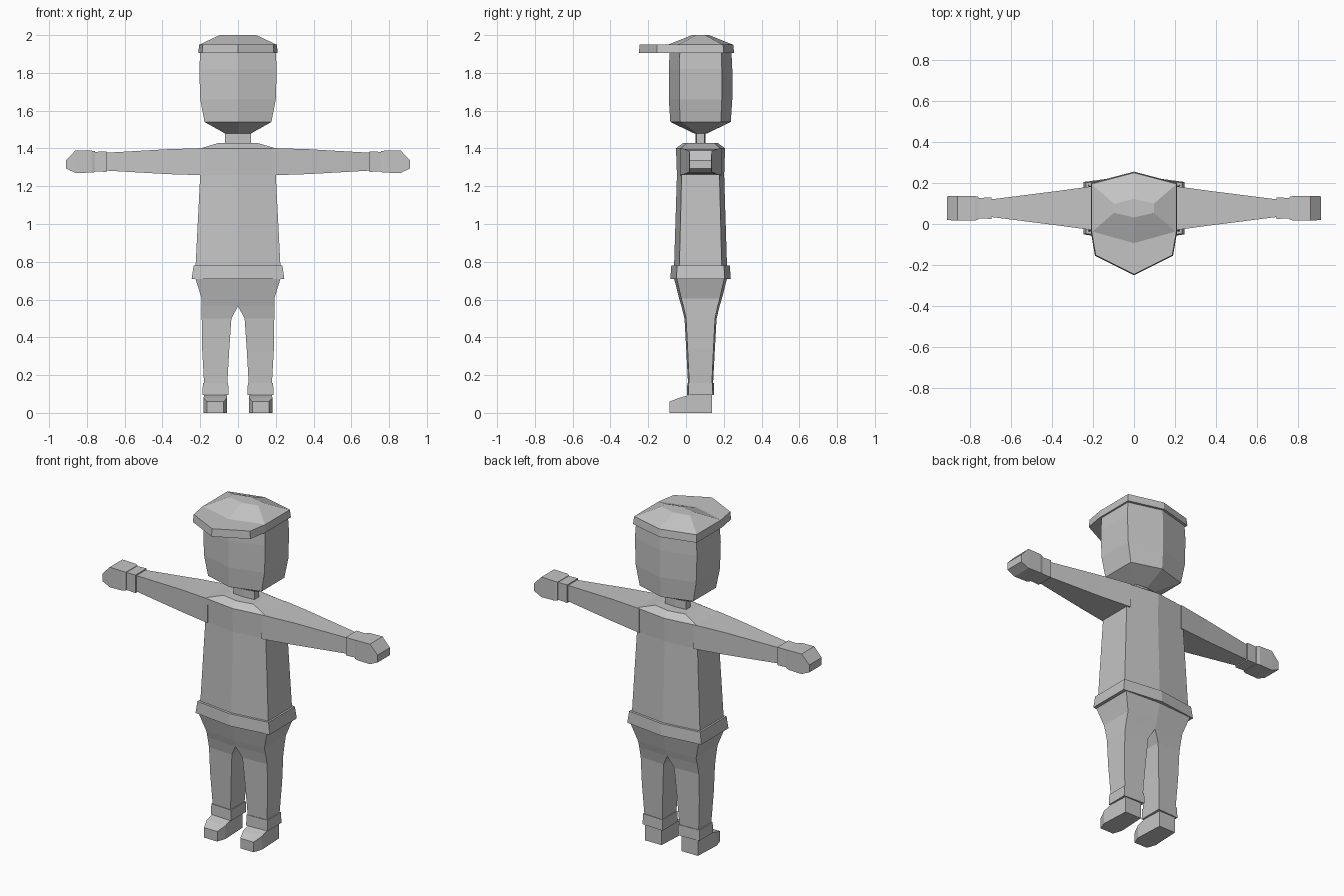
import bpy
import bmesh

cube = bpy.data.objects.get("Cube")
if cube:
    bpy.data.objects.remove(cube, do_unlink=True)

# One flat grey for the whole figure
colour = (.55, .55, .55, 1)
grey = bpy.data.materials.new("light_grey")
grey.use_nodes = True
grey.diffuse_color = colour
grey.node_tree.nodes["Principled BSDF"].inputs["Base Color"].default_value = colour

# Shared landmarks: body depth centre, arm height and main levels
middle = .077
arm_height = 1.33
hem_level = .71
shirt_bottom = .78
armpit = 1.26
shoulder = 1.4
collar = 1.43
chin = 1.48
jaw = 1.54
brim_bottom = 1.905
brim_top = 1.95
crown_top = 2


def loft(name, rings, mirrored=False):
    """Skin a list of equal-length point rings and cap both ends."""
    bm = bmesh.new()
    loops = [[bm.verts.new(point) for point in ring] for ring in rings]
    for lower, upper in zip(loops, loops[1:]):
        for i in range(len(lower)):
            bm.faces.new((lower[i - 1], lower[i], upper[i], upper[i - 1]))
    bm.faces.new(loops[0])
    bm.faces.new(loops[-1])
    bmesh.ops.recalc_face_normals(bm, faces=bm.faces)
    mesh = bpy.data.meshes.new(name)
    bm.to_mesh(mesh)
    bm.free()
    mesh.materials.append(grey)
    part = bpy.data.objects.new(name, mesh)
    bpy.context.collection.objects.link(part)
    if mirrored:
        mirror = part.modifiers.new("mirror", 'MIRROR')
        mirror.use_mirror_merge = False


def hexagon(level, width, depth, flat=.8):
    """Six-sided section, ridged front and back; flat is the side's share of depth."""
    side = depth * flat
    return [(x, middle + y, level) for x, y in (
        (0, -depth), (width, -side), (width, side),
        (0, depth), (-width, side), (-width, -side))]


def leg_section(level, inner, outer, depth):
    """Four-sided section, deeper along its inner edge."""
    side = depth * .9
    return [(x, middle + y, level) for x, y in (
        (inner, -depth), (outer, -side), (outer, side), (inner, depth))]


def arm_section(x, depth, height, drop=0):
    """Box section across an arm, optionally lowered."""
    centre = arm_height - drop
    return [(x, middle + y, centre + z) for y, z in (
        (-depth, -height), (depth, -height), (depth, height), (-depth, height))]


def shoe_section(y, width, height, centre=.12):
    """Box section across a shoe, resting on the ground."""
    left, right = centre - width, centre + width
    return [(left, y, 0), (right, y, 0), (right, y, height), (left, y, height)]


def cap_outline(level, scale):
    """Cap edge: rounded back, straight sides and a pointed visor."""
    half = [(.19, -.155), (.21, -.04), (.21, .2)]
    outline = [(0, -.25), *half, (0, .255)]
    outline += [(-x, y) for x, y in reversed(half)]
    return [(x * scale, y * scale, level) for x, y in outline]


# Head and neck
head_flat = .67
loft("head", [hexagon(chin, .07, .035, head_flat),
              hexagon(jaw, .177, .16, head_flat),
              hexagon(jaw + .12, .2, .168, head_flat),
              hexagon(jaw + .28, .205, .168, head_flat),
              hexagon(brim_bottom, .2, .164, head_flat)])
loft("neck", [hexagon(level, .07, .027) for level in (collar - .01, chin + .01)])

# Cap: flat slab with a forward visor, and a faceted crown above
loft("cap_visor", [cap_outline(brim_bottom, 1), cap_outline(brim_top, .98)])
loft("cap_crown", [hexagon(brim_top, .203, .17, head_flat),
                   hexagon(crown_top, .097, .045, .5)])

# Shirt with hem band
loft("shirt", [hexagon(shirt_bottom - .03, .226, .141),
               hexagon(armpit, .2, .125),
               hexagon(shoulder, .2, .13),
               hexagon(collar, .1, .09)])
loft("shirt_hem", [hexagon(hem_level, .245, .16),
                   hexagon(shirt_bottom, .235, .155)])

# Arms, wrist cuffs and hands
loft("sleeve", [arm_section(.18, .11, .072),
                arm_section(.37, .084, .066),
                arm_section(.72, .04, .046)], mirrored=True)
loft("sleeve_cuff", [arm_section(.695, .052, .054),
                     arm_section(.757, .05, .052)], mirrored=True)
loft("wrist", [arm_section(x, .042, .044) for x in (.75, .78)], mirrored=True)
loft("hand", [arm_section(.757, .055, .055),
              arm_section(.775, .06, .058),
              arm_section(.86, .06, .06),
              arm_section(.91, .058, .022, drop=.015)], mirrored=True)

# Trouser legs, joined down to the crotch, and ankle cuffs
loft("trouser_leg", [leg_section(hem_level, 0, .225, .14),
                     leg_section(.605, 0, .192, .113),
                     leg_section(.565, 0, .192, .101),
                     leg_section(.5, .035, .192, .085),
                     leg_section(.34, .046, .19, .076),
                     leg_section(.13, .058, .178, .065)], mirrored=True)
loft("trouser_cuff", [leg_section(.095, .05, .188, .072),
                      leg_section(.158, .052, .186, .07)], mirrored=True)

# Shoes, from heel to toe
loft("shoe", [shoe_section(.137, .054, .11),
              shoe_section(.02, .06, .095),
              shoe_section(-.035, .062, .08),
              shoe_section(-.087, .044, .06)], mirrored=True)
